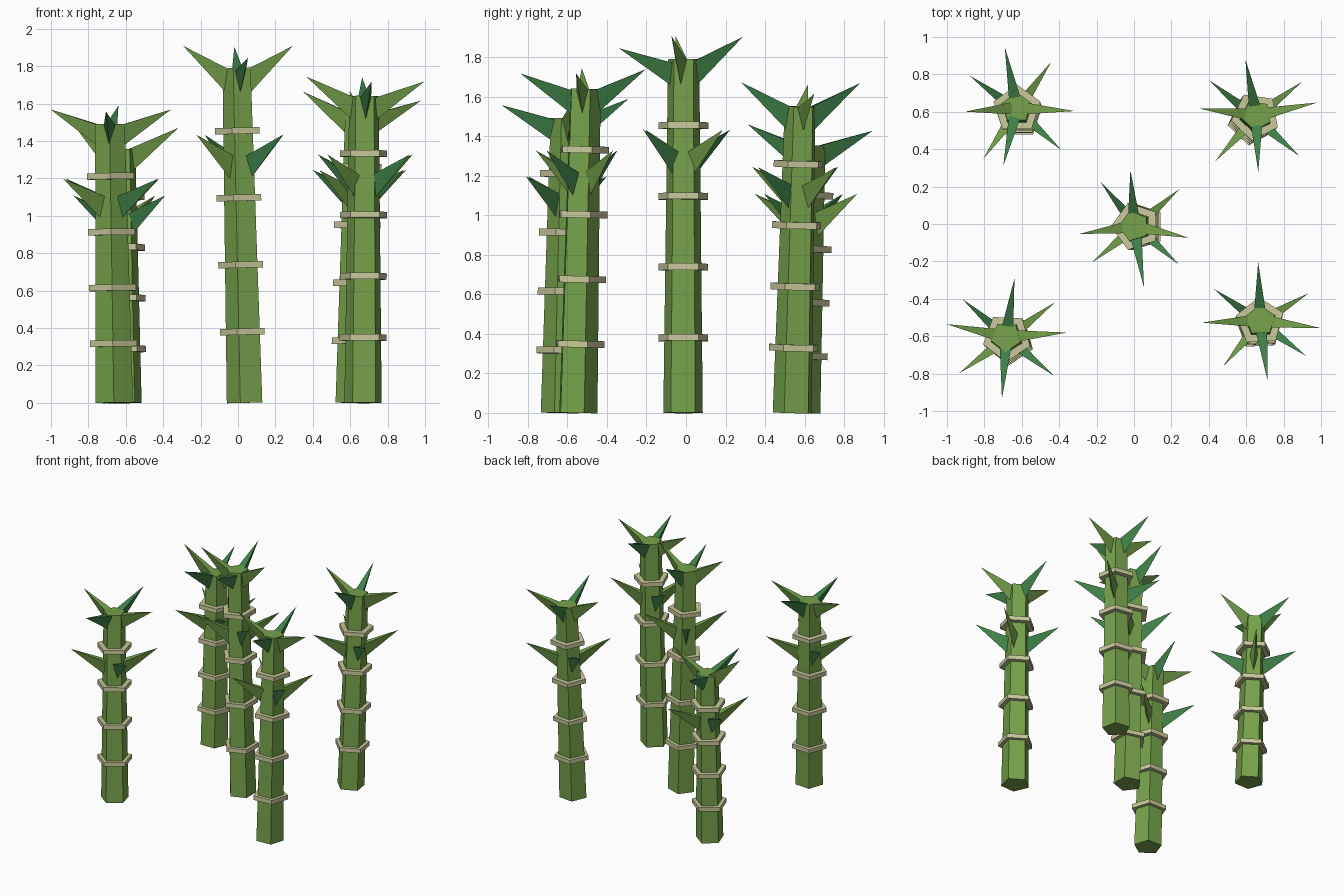
import bpy
import bmesh
from math import sin, cos, radians
from mathutils import Vector

cube = bpy.data.objects.get("Cube")
if cube:
    bpy.data.objects.remove(cube, do_unlink=True)


def make_material(name, rgb):
    mat = bpy.data.materials.new(name)
    mat.use_nodes = True
    mat.diffuse_color = (*rgb, 1)
    mat.node_tree.nodes["Principled BSDF"].inputs["Base Color"].default_value = (*rgb, 1)
    return mat


STALK = make_material("stalk green", (0.18, 0.36, 0.07))
RING = make_material("pale ring", (0.58, 0.58, 0.33))
DEEP = make_material("deep leaf green", (0.05, 0.22, 0.065))


def finish(bm, name, mat):
    bmesh.ops.recalc_face_normals(bm, faces=bm.faces)
    mesh = bpy.data.meshes.new(name)
    bm.to_mesh(mesh)
    bm.free()
    mesh.materials.append(mat)
    obj = bpy.data.objects.new(name, mesh)
    bpy.context.collection.objects.link(obj)


def prism(name, start, end, r_start, r_end, yaw, mat):
    """Five-sided tapered prism between two points."""
    turn = Vector((0, 0, 1)).rotation_difference(end - start)
    bm = bmesh.new()
    loops = []
    for centre, r in ((start, r_start), (end, r_end)):
        angles = [radians(yaw + 72 * i) for i in range(5)]
        loops.append([bm.verts.new(centre + turn @ Vector((r * cos(a), r * sin(a), 0)))
                      for a in angles])
    for i in range(5):
        j = (i + 1) % 5
        bm.faces.new((loops[0][i], loops[0][j], loops[1][j], loops[1][i]))
    for loop in loops:
        bm.faces.new(loop)
    finish(bm, name, mat)


def leaf(name, centre, azimuth, elevation, mat):
    """Three-sided spike with a flat top and a keel below."""
    a, e = radians(azimuth), radians(elevation)
    out = Vector((cos(a), sin(a), 0))
    side = Vector((-sin(a), cos(a), 0))
    axis = out * cos(e) + Vector((0, 0, sin(e)))
    up = Vector((0, 0, cos(e))) - out * sin(e)
    root = centre + out * 0.016
    bm = bmesh.new()
    tip = bm.verts.new(root + axis * 0.34)
    base = [bm.verts.new(root + p) for p in
            (up * 0.04 + side * 0.037, up * 0.04 - side * 0.037, up * -0.08)]
    bm.faces.new(base)
    for i in range(3):
        bm.faces.new((base[i], base[(i + 1) % 3], tip))
    finish(bm, name, mat)


# name: foot, top, corner angle, crown headings, crown pitches, lower headings, lower pitch
STALKS = {
    "centre": ((0.045, -0.015, 0), (0, -0.012, 1.79), 180,
               (-12, 94, 188, 279), (34, 33, 34, 22), (41, 129, 219, 318), 32),
    "front_right": ((-0.66, -0.63, 0), (-0.684, -0.602, 1.49), 196,
                    (4, 82, 168, 266), (24, 28, 24, 22), (37, 139, 216, 321), 27),
    "back_right": ((-0.615, 0.575, 0), (-0.628, 0.622, 1.355), 162,
                   (-3, 101, 184, 257), (30, 22, 40, 28), (55, 144, 235, 318), 28),
    "front_left": ((0.67, -0.553, 0), (0.675, -0.515, 1.64), 165,
                   (-7, 92, 182, 277), (25, 29, 30, 25), (31, 144, 230, 324), 32),
    "back_left": ((0.625, 0.543, 0), (0.655, 0.582, 1.55), 190,
                  (12, 101, 173, 272), (22, 32, 31, 33), (37, 141, 228, 319), 28),
}

for place, (foot, top, yaw, crown, pitches, lower, low_pitch) in STALKS.items():
    foot, top = Vector(foot), Vector(top)
    axis = (top - foot).normalized()
    prism(place + "_stalk", foot, top, 0.105, 0.083, yaw, STALK)

    # Joint rings, evenly spaced up the stalk
    for i in range(4):
        mid = foot.lerp(top, 0.2125 + 0.2 * i)
        prism(f"{place}_ring_{i + 1}", mid - axis * 0.017, mid + axis * 0.017,
              0.132, 0.132, yaw, RING)

    # Crown leaves and lower leaves, alternating in colour
    for i in range(4):
        mat = DEEP if i % 2 else STALK
        leaf(f"{place}_crown_leaf_{i + 1}", foot.lerp(top, 0.96), crown[i], pitches[i], mat)
        leaf(f"{place}_lower_leaf_{i + 1}", foot.lerp(top, 0.7), lower[i], low_pitch, mat)
